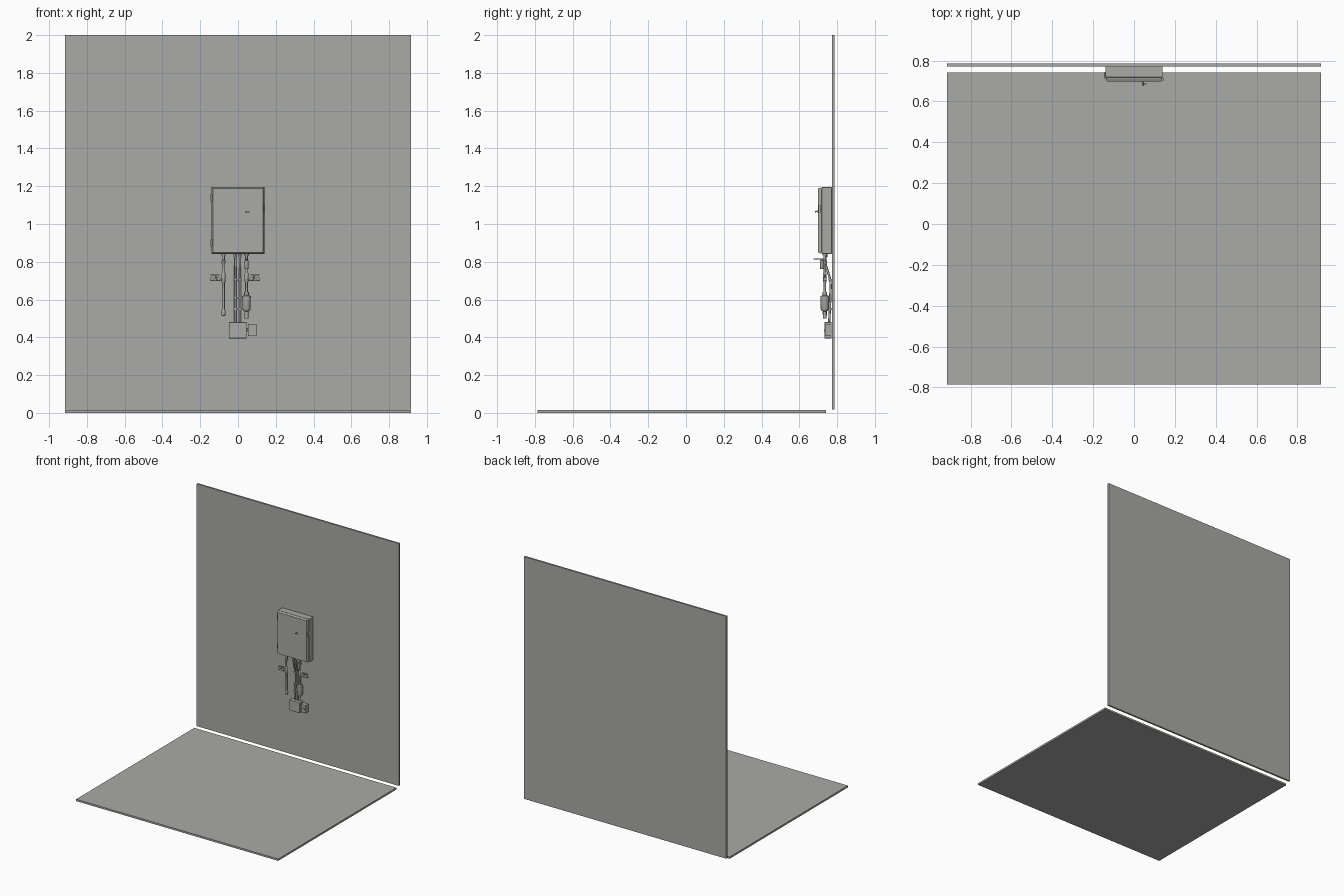
import bpy, bmesh, math
from mathutils import Vector

if "Cube" in bpy.data.objects:
    bpy.data.objects.remove(bpy.data.objects["Cube"])

grey = bpy.data.materials.new("warm_grey")
grey.diffuse_color = (0.40, 0.40, 0.39, 1)
grey.use_nodes = True
grey.node_tree.nodes["Principled BSDF"].inputs["Base Color"].default_value = grey.diffuse_color


def finish(bm, name, smooth=False):
    bmesh.ops.recalc_face_normals(bm, faces=bm.faces)
    me = bpy.data.meshes.new(name)
    bm.to_mesh(me)
    bm.free()
    me.materials.append(grey)
    for p in me.polygons:
        p.use_smooth = smooth
    ob = bpy.data.objects.new(name, me)
    bpy.context.collection.objects.link(ob)
    if smooth:
        bpy.ops.object.select_all(action='DESELECT')
        bpy.context.view_layer.objects.active = ob
        ob.select_set(True)
        bpy.ops.object.shade_smooth_by_angle(angle=math.radians(35))
    return ob


def box(name, x, y, z, bevel=0):
    """Box from (min, max) ranges, optionally with bevelled edges."""
    bm = bmesh.new()
    bmesh.ops.create_cube(bm, size=1)
    for v in bm.verts:
        v.co = [(r[0] + r[1]) / 2 + c * (r[1] - r[0]) for c, r in zip(v.co, (x, y, z))]
    if bevel:
        bmesh.ops.bevel(bm, geom=bm.edges[:], offset=bevel, segments=2,
                        profile=0.5, affect='EDGES')
    return finish(bm, name)


def turned(name, base, axis, profile, n=16):
    """Capped lathe; profile is (radius, distance along axis)."""
    rot = Vector((0, 0, 1)).rotation_difference(Vector(axis))
    bm = bmesh.new()
    rings = [[bm.verts.new(Vector(base) + rot @ Vector((
        r * math.cos(math.tau * i / n), r * math.sin(math.tau * i / n), d)))
        for i in range(n)] for r, d in profile]
    for a, b in zip(rings, rings[1:]):
        for i in range(n):
            bm.faces.new((a[i], a[(i + 1) % n], b[(i + 1) % n], b[i]))
    bm.faces.new(rings[0])
    bm.faces.new(rings[-1])
    return finish(bm, name, True)


def pipe(name, points, r):
    """Round pipe along a smooth path."""
    cu = bpy.data.curves.new(name, 'CURVE')
    cu.dimensions = '3D'
    cu.bevel_depth, cu.bevel_resolution = r, 2
    cu.use_fill_caps = True
    cu.resolution_u = 6
    sp = cu.splines.new('BEZIER')
    sp.bezier_points.add(len(points) - 1)
    for bp, p in zip(sp.bezier_points, points):
        bp.co = p
        bp.handle_left_type = bp.handle_right_type = 'AUTO'
    cu.materials.append(grey)
    ob = bpy.data.objects.new(name, cu)
    bpy.context.collection.objects.link(ob)


# Room slabs
box("floor", (-0.915, 0.915), (-0.787, 0.742), (0, 0.015))
box("wall", (-0.915, 0.915), (0.772, 0.787), (0.018, 2))

# Cabinet body, with a seam behind the door
box("cabinet_body", (-0.14, 0.14), (0.718, 0.772), (0.842, 1.195), 0.003)
box("cabinet_seam", (-0.134, 0.134), (0.711, 0.72), (0.848, 1.189))

# Door tapering to its front panel
bm = bmesh.new()
bmesh.ops.create_cube(bm, size=1)
for v in bm.verts:
    front = v.co.y < 0
    v.co = (v.co.x * (0.264 if front else 0.278), 0.698 if front else 0.713,
            1.0185 + v.co.z * (0.339 if front else 0.353))
finish(bm, "cabinet_door")

# Door handle, hinges and side latch
turned("handle_stem", (0.043, 0.7, 1.066), (0, -1, 0), [(0.006, 0), (0.006, 0.006), (0.003, 0.006), (0.003, 0.015)])
box("handle_lever", (0.038, 0.062), (0.684, 0.688), (1.062, 1.069))
box("side_latch", (0.138, 0.144), (0.702, 0.715), (1.06, 1.1))
for i, z in enumerate((0.9, 1.14)):
    box(f"door_hinge_{i}", (-0.145, -0.138), (0.712, 0.725), (z - 0.02, z + 0.02))

# Water lines on both sides, each with couplings and a side valve
for side, s, x in (("left", -1, -0.077), ("right", 1, 0.045)):
    y = 0.735
    turned(f"{side}_water_line", (x, y, 0.845), (0, 0, -1),
           [(0.012, 0), (0.012, 0.012), (0.007, 0.012), (0.007, 0.035),
            (0.011, 0.04), (0.011, 0.05), (0.006, 0.058), (0.006, 0.1),
            (0.01, 0.106), (0.01, 0.15), (0.007, 0.155), (0.007, 0.21), (0.007, 0.32)])
    turned(f"{side}_branch", (x, y, 0.708), (s, 0, 0),
           [(0.006, 0), (0.006, 0.02), (0.01, 0.022), (0.01, 0.035),
            (0.007, 0.037), (0.007, 0.055), (0.009, 0.056), (0.009, 0.068)])
    turned(f"{side}_valve_stem", (x + s * 0.04, y, 0.71), (0, 0, 1),
           [(0.004, 0), (0.004, 0.02)])
    hx = x + s * 0.045
    box(f"{side}_valve_lever", (hx - 0.024, hx + 0.024), (y - 0.005, y + 0.005), (0.728, 0.732))

# Drain bulb under the left line
turned("drain_bulb", (-0.077, 0.735, 0.55), (0, 0, -1),
       [(0.007, 0), (0.011, 0.012), (0.012, 0.022), (0.01, 0.034), (0.005, 0.038)])

# Filter housing on the right line
turned("filter_housing", (0.045, 0.735, 0.64), (0, 0, -1),
       [(0.012, 0), (0.012, 0.015), (0.022, 0.022), (0.022, 0.088), (0.016, 0.1),
        (0.01, 0.102), (0.01, 0.14)], 20)
turned("filter_collar", (0.045, 0.735, 0.618), (0, 0, -1), [(0.024, 0), (0.024, 0.012)], 20)

# Front shut-off valve with its lever
turned("shutoff_body", (0.045, 0.72, 0.762), (0, 0, 1),
       [(0.009, 0), (0.011, 0.004), (0.011, 0.045), (0.005, 0.047), (0.005, 0.055)])
box("shutoff_lever", (0.04, 0.05), (0.676, 0.738), (0.813, 0.818))

# Conduits bending back to the wall and down to the junction box
for i, x in enumerate((-0.014, 0.01)):
    pipe(f"conduit_{i}", [(x, 0.738, 0.845), (x, 0.739, 0.79), (x, 0.752, 0.745),
                          (x, 0.764, 0.70), (x, 0.764, 0.62), (x, 0.758, 0.475)], 0.006)
    turned(f"conduit_gland_{i}", (x, 0.738, 0.845), (0, 0, -1), [(0.01, 0), (0.01, 0.02)], 6)
for i, z in enumerate((0.705, 0.61, 0.55)):
    box(f"conduit_clamp_{i}", (-0.024, 0.02), (0.755, 0.773), (z - 0.004, z + 0.004))

# Junction box and the small control box beside it
box("junction_box", (-0.048, 0.046), (0.732, 0.771), (0.395, 0.48), 0.002)
box("control_box", (0.053, 0.098), (0.735, 0.771), (0.406, 0.471), 0.002)
box("control_switch", (0.062, 0.086), (0.731, 0.737), (0.432, 0.442))
turned("box_link", (0.04, 0.752, 0.44), (1, 0, 0), [(0.006, 0), (0.006, 0.02)], 12)
